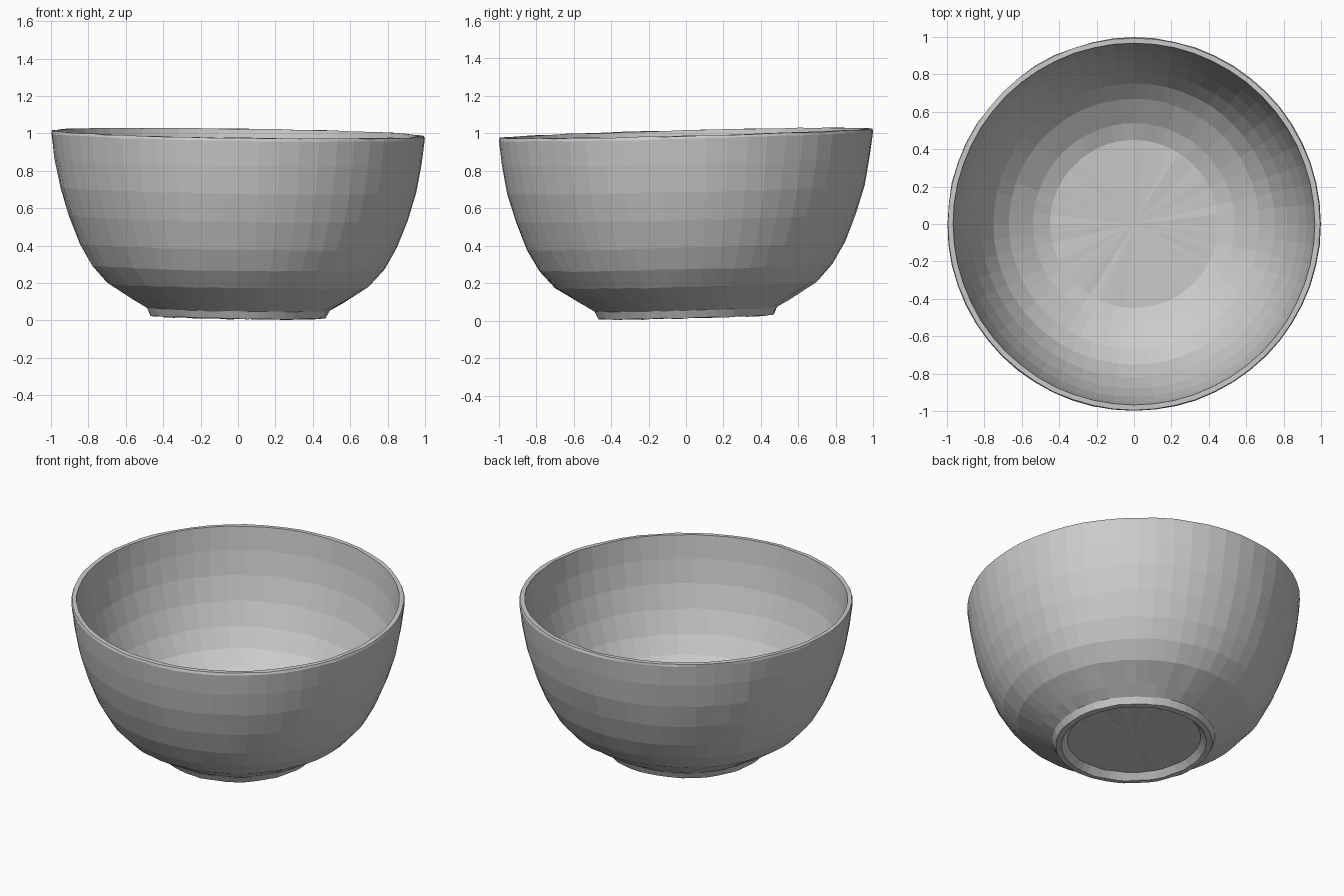
import bpy, bmesh, math, random

if "Cube" in bpy.data.objects:
    bpy.data.objects.remove(bpy.data.objects["Cube"])

random.seed(4)
SEGMENTS = 56

# Closed wall profile (radius, height): underside recess, foot ring, outer wall, rim, inner wall, floor
profile = [
    (0.40, 0.055), (0.435, 0.018), (0.47, 0.02), (0.49, 0.06), (0.565, 0.105),
    (0.70, 0.19), (0.785, 0.285), (0.85, 0.40), (0.91, 0.55), (0.955, 0.70),
    (0.983, 0.85), (1.0, 0.985), (0.995, 1.0), (0.968, 1.0),
    (0.952, 0.85), (0.925, 0.70), (0.88, 0.55), (0.82, 0.41), (0.753, 0.30),
    (0.67, 0.22), (0.54, 0.135), (0.45, 0.10),
]


def tilt(x, y, z):
    # The hand-made bowl leans slightly: higher at the back left
    return z - 0.015 * x + 0.025 * y


bm = bmesh.new()
rings = []
for row, (r, z) in enumerate(profile):
    ring = []
    for i in range(SEGMENTS):
        a = 2 * math.pi * i / SEGMENTS
        # Outer wall is rougher on the back left
        back_left = max(0.0, math.cos(a - math.radians(135)))
        rough = 0.002 + (0.006 * back_left if 3 <= row <= 11 else 0.0)
        rr = r - random.uniform(0, rough)
        zz = z + random.uniform(-0.003, 0.003)
        x, y = rr * math.cos(a), rr * math.sin(a)
        ring.append(bm.verts.new((x, y, tilt(x, y, zz))))
    rings.append(ring)

for low, high in zip(rings, rings[1:]):
    for i in range(SEGMENTS):
        j = (i + 1) % SEGMENTS
        bm.faces.new((low[i], low[j], high[j], high[i]))

# Close the recessed underside and the inner floor
for ring, z in ((rings[0], 0.055), (rings[-1], 0.092)):
    centre = bm.verts.new((0, 0, z))
    for i in range(SEGMENTS):
        bm.faces.new((ring[i], ring[(i + 1) % SEGMENTS], centre))

bmesh.ops.recalc_face_normals(bm, faces=bm.faces)
mesh = bpy.data.meshes.new("bowl")
bm.to_mesh(mesh)
bm.free()

# Single plain grey clay colour, flat faceted shading
clay = bpy.data.materials.new("grey clay")
clay.diffuse_color = (0.6, 0.6, 0.6, 1.0)
clay.use_nodes = True
clay.node_tree.nodes["Principled BSDF"].inputs["Base Color"].default_value = clay.diffuse_color
mesh.materials.append(clay)
bowl = bpy.data.objects.new("bowl", mesh)
bpy.context.collection.objects.link(bowl)
